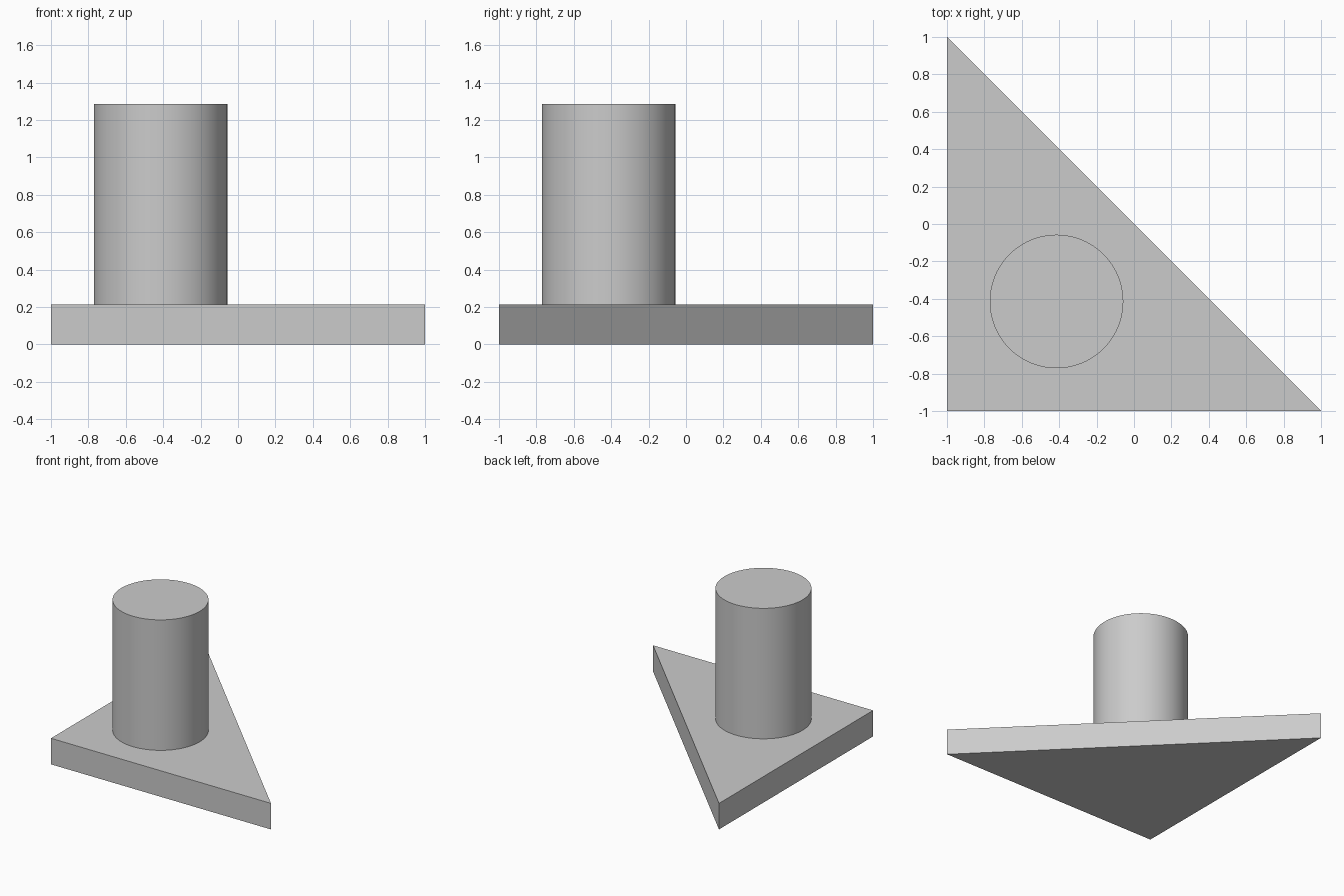
import bpy
import bmesh
import math

cube = bpy.data.objects.get("Cube")
if cube:
    bpy.data.objects.remove(cube, do_unlink=True)

PLATE_TOP = 0.214
POST_TOP = 1.286
RADIUS = 0.357
CENTRE = -1 + 2 / (2 + math.sqrt(2))  # incentre of the triangle

grey = bpy.data.materials.new("plain grey")
grey.use_nodes = True
colour = (0.6, 0.6, 0.6, 1)
grey.diffuse_color = colour
grey.node_tree.nodes["Principled BSDF"].inputs["Base Color"].default_value = colour


def extruded(name, outline, bottom, top):
    """Solid prism from a counter-clockwise outline."""
    bm = bmesh.new()
    base = bm.faces.new([bm.verts.new((x, y, bottom)) for x, y in outline])
    ext = bmesh.ops.extrude_face_region(bm, geom=[base], use_keep_orig=True)
    verts = [v for v in ext["geom"] if isinstance(v, bmesh.types.BMVert)]
    bmesh.ops.translate(bm, verts=verts, vec=(0, 0, top - bottom))
    bmesh.ops.recalc_face_normals(bm, faces=bm.faces)
    mesh = bpy.data.meshes.new(name)
    bm.to_mesh(mesh)
    bm.free()
    mesh.materials.append(grey)
    obj = bpy.data.objects.new(name, mesh)
    bpy.context.collection.objects.link(obj)
    return obj


# Right-angled triangular base
extruded("triangular_base", [(-1, -1), (1, -1), (-1, 1)], 0, PLATE_TOP)

# Round post standing on the base
sides = 96
circle = [(CENTRE + RADIUS * math.cos(math.tau * i / sides),
           CENTRE + RADIUS * math.sin(math.tau * i / sides)) for i in range(sides)]
post = extruded("round_post", circle, PLATE_TOP, POST_TOP)
bpy.ops.object.select_all(action="DESELECT")
post.select_set(True)
bpy.context.view_layer.objects.active = post
bpy.ops.object.shade_smooth_by_angle(angle=math.radians(30))
